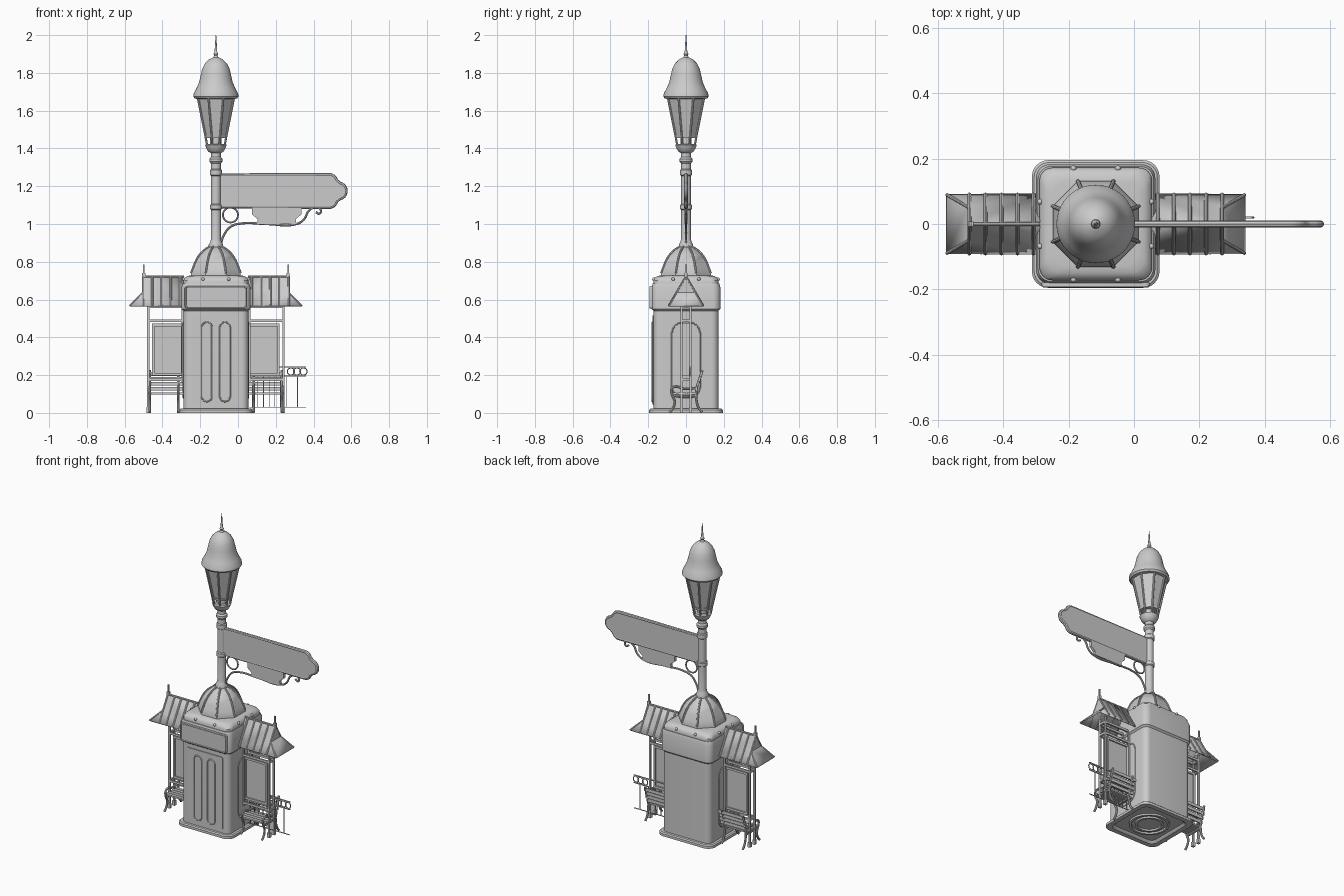
import bpy, bmesh, math
from mathutils import Vector

if "Cube" in bpy.data.objects:
    bpy.data.objects.remove(bpy.data.objects["Cube"])

CX = -0.117  # axis of the kiosk and lamp post
GREY = (0.6, 0.6, 0.6, 1)
mat = bpy.data.materials.new("light grey")
mat.use_nodes = True
mat.diffuse_color = GREY
mat.node_tree.nodes["Principled BSDF"].inputs["Base Color"].default_value = GREY
made = []


def add_mesh(name, bm):
    bmesh.ops.recalc_face_normals(bm, faces=bm.faces)
    me = bpy.data.meshes.new(name)
    bm.to_mesh(me)
    bm.free()
    return add_object(name, me)


def add_object(name, me):
    me.materials.clear()
    me.materials.append(mat)
    ob = bpy.data.objects.new(name, me)
    bpy.context.collection.objects.link(ob)
    made.append(ob)
    return ob


def box(name, lo, hi):
    bm = bmesh.new()
    bmesh.ops.create_cube(bm, size=1)
    for v in bm.verts:
        v.co = Vector([lo[i] + (hi[i] - lo[i]) * (v.co[i] + 0.5) for i in range(3)])
    return add_mesh(name, bm)


def loft(name, rings, closed=False):
    """Skin a stack of equal-length point rings."""
    bm = bmesh.new()
    vs = [[bm.verts.new(p) for p in r] for r in rings]
    n = len(vs[0])
    pairs = list(zip(vs, vs[1:])) + ([(vs[-1], vs[0])] if closed else [])
    for a, b in pairs:
        for i in range(n):
            bm.faces.new((a[i], a[(i + 1) % n], b[(i + 1) % n], b[i]))
    if not closed:
        bm.faces.new(vs[0])
        bm.faces.new(vs[-1])
    return add_mesh(name, bm)


def lathe(name, profile, segs=32, turn=0.0, closed=False):
    ang = [turn + math.tau * i / segs for i in range(segs)]
    return loft(name, [[(CX + r * math.cos(a), r * math.sin(a), z) for a in ang]
                       for r, z in profile], closed)


def round_rect(hx, hy, r, steps=6):
    pts = []
    for k, (sx, sy) in enumerate(((1, 1), (-1, 1), (-1, -1), (1, -1))):
        for i in range(steps + 1):
            a = math.pi / 2 * (k + i / steps)
            pts.append((sx * (hx - r) + r * math.cos(a), sy * (hy - r) + r * math.sin(a)))
    return pts


def block(name, levels):
    """Rounded square block from (half width, corner radius, z) levels."""
    return loft(name, [[(CX + x, y, z) for x, y in round_rect(h, h, r)] for h, r, z in levels])


def plate(name, outline, y0, y1):
    return loft(name, [[(x, y, z) for x, z in outline] for y in (y0, y1)])


def tube(name, pts, r, cyclic=False, smooth=True):
    cu = bpy.data.curves.new(name, 'CURVE')
    cu.dimensions = '3D'
    cu.bevel_depth, cu.bevel_resolution = r, 2
    cu.use_fill_caps = True
    cu.resolution_u = 8
    if smooth:
        sp = cu.splines.new('BEZIER')
        sp.bezier_points.add(len(pts) - 1)
        for b, p in zip(sp.bezier_points, pts):
            b.co = p
            b.handle_left_type = b.handle_right_type = 'AUTO'
    else:
        sp = cu.splines.new('POLY')
        sp.points.add(len(pts) - 1)
        for b, p in zip(sp.points, pts):
            b.co = (*p, 1)
    sp.use_cyclic_u = cyclic
    tmp = bpy.data.objects.new(name + "_path", cu)
    bpy.context.collection.objects.link(tmp)
    me = bpy.data.meshes.new_from_object(tmp.evaluated_get(bpy.context.evaluated_depsgraph_get()))
    bpy.data.objects.remove(tmp)
    me.name = name
    return add_object(name, me)


def ring_xz(name, x, z, radius, r, y=0.0):
    pts = [(x + radius * math.cos(math.tau * i / 20), y, z + radius * math.sin(math.tau * i / 20))
           for i in range(20)]
    tube(name, pts, r, True, False)


# Kiosk: hollow plinth, body, upper band and shoulder
block("plinth", [(0.15, 0.03, 0.014), (0.165, 0.04, 0), (0.195, 0.05, 0),
                 (0.195, 0.05, 0.016), (0.188, 0.045, 0.022), (0.17, 0.04, 0.022)])
for r in (0.12, 0.085):
    lathe("underside_ring", [(r, 0.003), (r, 0.015), (r - 0.015, 0.015), (r - 0.015, 0.003)], 32, 0, True)
block("body", [(0.172, 0.035, 0.02), (0.172, 0.035, 0.545)])
block("upper_band", [(0.172, 0.035, 0.54), (0.182, 0.04, 0.55), (0.182, 0.04, 0.665),
                     (0.176, 0.04, 0.685)])
block("shoulder", [(0.172, 0.04, 0.68), (0.172, 0.04, 0.70), (0.165, 0.045, 0.715),
                   (0.15, 0.05, 0.725), (0.13, 0.05, 0.728)])
for s in (-1, 1):
    for t in (-0.068, 0.068):
        for x, y in ((t, s * 0.17), (s * 0.17, t)):
            bm = bmesh.new()
            bmesh.ops.create_uvsphere(bm, u_segments=10, v_segments=6, radius=0.009)
            bmesh.ops.translate(bm, verts=bm.verts, vec=(CX + x, y, 0.708))
            add_mesh("shoulder_stud", bm)

# Front panel with two raised pill mouldings, and the band's name board
plate("front_panel", [(CX + x, 0.28 + z) for x, z in round_rect(0.13, 0.235, 0.012)], -0.178, -0.17)
for s in (-1, 1):
    pill = [(CX + s * 0.048 + x, -0.178, 0.27 + z) for x, z in round_rect(0.027, 0.21, 0.0269, 10)]
    tube("pill_moulding", pill, 0.004, True, False)
    side = [(CX + s * 0.172, y, 0.28 + z) for y, z in round_rect(0.075, 0.2, 0.06)]
    tube("side_moulding", side, 0.004, True, False)
plate("band_board", [(CX + x, 0.612 + z) for x, z in round_rect(0.165, 0.06, 0.012)], -0.19, -0.178)
tube("band_board_trim", [(CX + x, -0.19, 0.612 + z) for x, z in round_rect(0.16, 0.055, 0.012)],
     0.004, True, False)

# Eight-sided ribbed dome
dome = [(0.142, 0.725), (0.142, 0.74), (0.132, 0.765), (0.117, 0.80), (0.095, 0.835),
        (0.066, 0.862), (0.036, 0.88)]
lathe("dome", dome, 8, math.pi / 8)
for k in range(8):
    a = math.pi / 8 + k * math.pi / 4
    tube("dome_rib", [(CX + r * math.cos(a), r * math.sin(a), z) for r, z in dome[1:]], 0.006)

# Lamp post with collars
lathe("post", [(0.038, 0.87), (0.038, 0.89), (0.03, 0.905), (0.026, 0.92), (0.026, 1.075),
               (0.032, 1.08), (0.032, 1.1), (0.026, 1.105), (0.026, 1.255), (0.032, 1.26),
               (0.032, 1.285), (0.026, 1.29), (0.026, 1.32), (0.034, 1.33), (0.034, 1.345),
               (0.026, 1.355), (0.026, 1.375), (0.042, 1.385), (0.05, 1.4), (0.057, 1.418), (0.05, 1.424)])

# Lantern: pillars, tapering glass with bars, bell cap and spike
lathe("lantern_core", [(0.03, 1.42), (0.03, 1.47)], 16)
lathe("glass", [(0.056, 1.46), (0.1, 1.665)], 8, math.pi / 8)
lathe("glass_sill", [(0.05, 1.455), (0.06, 1.455), (0.063, 1.47), (0.05, 1.47)], 8, math.pi / 8)
for k in range(8):
    a = math.pi / 8 + k * math.pi / 4
    c, s = math.cos(a), math.sin(a)
    tube("lantern_bar", [(CX + r * c, r * s, z) for r, z in ((0.05, 1.415), (0.06, 1.465), (0.104, 1.67))],
         0.006, False, False)
lathe("lantern_cap", [(0.095, 1.662), (0.112, 1.664), (0.12, 1.675), (0.117, 1.692), (0.102, 1.72),
                      (0.089, 1.75), (0.081, 1.785), (0.073, 1.82), (0.058, 1.85), (0.036, 1.872),
                      (0.014, 1.882), (0.009, 1.892), (0.013, 1.9), (0.007, 1.912), (0.005, 1.95),
                      (0.0015, 2.0)], 40)

# Hanging sign: board with a lobed end, plaque and scroll bracket
board = [(-0.095, 1.09), (0.48, 1.09)]
for cx, cz, r, a0, a1 in ((0.48, 1.13, 0.04, -90, -15), (0.53, 1.175, 0.04, -80, 80),
                          (0.48, 1.22, 0.04, 15, 90)):
    for i in range(9):
        a = math.radians(a0 + (a1 - a0) * i / 8)
        board.append((cx + r * math.cos(a), cz + r * math.sin(a)))
board.append((-0.095, 1.26))
plate("sign_board", board, -0.009, 0.009)
tube("sign_rim", [(x, 0, z) for x, z in board], 0.011, True, False).scale = (1, 1, 1)
plate("sign_plaque", [(0.1, 1.0), (0.31, 1.0), (0.305, 1.025), (0.335, 1.05), (0.335, 1.085), (0.3, 1.092),
                      (0.11, 1.092), (0.075, 1.085), (0.075, 1.05), (0.105, 1.025)], -0.009, 0.009)
tube("sign_bracket", [(x, 0, z) for x, z in (
    (-0.09, 0.9), (-0.075, 0.94), (-0.04, 0.985), (0.02, 1.003), (0.15, 1.0), (0.31, 1.0),
    (0.35, 1.025), (0.375, 1.07), (0.41, 1.088), (0.438, 1.075), (0.432, 1.055), (0.412, 1.063))], 0.006)
ring_xz("bracket_ring", -0.04, 1.048, 0.04, 0.005)


def shelter(s):
    """One shelter on side s; d is distance from the kiosk axis."""
    def X(d):
        return CX + s * d

    def bar(name, d0, d1, y0, y1, z0, z1):
        box(name, (min(X(d0), X(d1)), y0, z0), (max(X(d0), X(d1)), y1, z1))

    # Gablet roof with battens and finial
    bm = bmesh.new()
    V = lambda d, y, z: bm.verts.new((X(d), y, z))
    ridge = [V(0.17, 0, 0.72), V(0.387, 0, 0.72)]
    eave, brk = {}, {}
    for t in (-1, 1):
        eave[t] = [V(0.17, t * 0.09, 0.565), V(0.456, t * 0.09, 0.565)]
        brk[t] = V(0.387, t * 0.05, 0.634)
        bm.faces.new((ridge[0], ridge[1], brk[t], eave[t][1], eave[t][0]))
    bm.faces.new((eave[-1][1], eave[1][1], brk[1], brk[-1]))
    bm.faces.new((brk[-1], brk[1], ridge[1]))
    roof = add_mesh("shelter_roof", bm)
    mod = roof.modifiers.new("thickness", 'SOLIDIFY')
    mod.thickness, mod.offset = 0.008, 0
    for t in (-1, 1):
        for k in range(5):
            d = 0.19 + 0.049 * k
            tube("roof_batten", [(X(d), 0, 0.723), (X(d), t * 0.091, 0.567)], 0.006, False, False)
        tube("hip_batten", [(X(0.387), 0, 0.722), (X(0.387), t * 0.05, 0.636),
                            (X(0.456), t * 0.09, 0.567)], 0.005, False, False)
    tube("ridge_bar", [(X(0.17), 0, 0.722), (X(0.39), 0, 0.722)], 0.006, False, False)
    bar("roof_finial", 0.378, 0.386, -0.004, 0.004, 0.7, 0.785)
    bar("finial_knob", 0.374, 0.390, -0.008, 0.008, 0.72, 0.74)

    # Posts and rails
    for y in (-0.024, 0.024):
        bar("shelter_post", 0.352, 0.364, y - 0.005, y + 0.005, 0, 0.6)
        bar("post_foot", 0.349, 0.367, y - 0.009, y + 0.009, 0, 0.03)
        bar("wall_post", 0.172, 0.182, y - 0.005, y + 0.005, 0.16, 0.6)
        for z in (0.17, 0.48, 0.555):
            bar("shelter_rail", 0.17, 0.364, y - 0.005, y + 0.005, z, z + 0.014)
    for z in (0.17, 0.48, 0.555):
        bar("cross_rail", 0.352, 0.364, -0.024, 0.024, z, z + 0.014)

    # Framed poster case
    bar("poster", 0.175, 0.335, -0.011, 0.011, 0.205, 0.465)
    for z in (0.198, 0.458):
        bar("poster_frame", 0.172, 0.338, -0.019, 0.019, z, z + 0.014)
    for d in (0.172, 0.326):
        bar("poster_frame", d, d + 0.012, -0.019, 0.019, 0.198, 0.472)

    # Slatted bench on curled iron ends
    for k in range(5):
        y = -0.068 + 0.024 * k
        bar("seat_slat", 0.17, 0.36, y, y + 0.019, 0.098, 0.108)
    for k in range(4):
        y, z = 0.052 + 0.008 * k, 0.118 + 0.026 * k
        bar("back_slat", 0.17, 0.36, y, y + 0.008, z, z + 0.02)
    for d in (0.2, 0.35):
        for path in (((-0.088, 0.003), (-0.072, 0.02), (-0.06, 0.06), (-0.075, 0.1), (-0.075, 0.13),
                      (-0.05, 0.14), (-0.02, 0.13), (0.05, 0.13)),
                     ((0.085, 0.003), (0.068, 0.025), (0.055, 0.07), (0.056, 0.13),
                      (0.072, 0.18), (0.086, 0.225)),
                     ((-0.062, 0.09), (0, 0.088), (0.055, 0.09))):
            tube("bench_end", [(X(d), y, z) for y, z in path], 0.007)


for side in (-1, 1):
    shelter(side)

# Low railing with a row of rings beside one shelter
RY = 0.02
for z in (0.195, 0.243):
    box("railing_bar", (0.06, RY - 0.003, z - 0.003), (0.36, RY + 0.003, z + 0.003))
box("railing_foot", (0.06, RY - 0.002, 0.028), (0.36, RY + 0.002, 0.032))
for k in range(10):
    x = 0.075 + 0.03 * k
    if x < 0.26 or k == 8:
        box("railing_upright", (x - 0.002, RY - 0.002, 0.03), (x + 0.002, RY + 0.002, 0.195))
for x in (0.28, 0.312, 0.346):
    ring_xz("railing_ring", x, 0.219, 0.019, 0.003, RY)

# Smooth shading with sharp edges kept
bpy.ops.object.select_all(action='DESELECT')
for ob in made:
    ob.select_set(True)
bpy.context.view_layer.objects.active = made[0]
bpy.ops.object.shade_smooth_by_angle(angle=math.radians(35))
